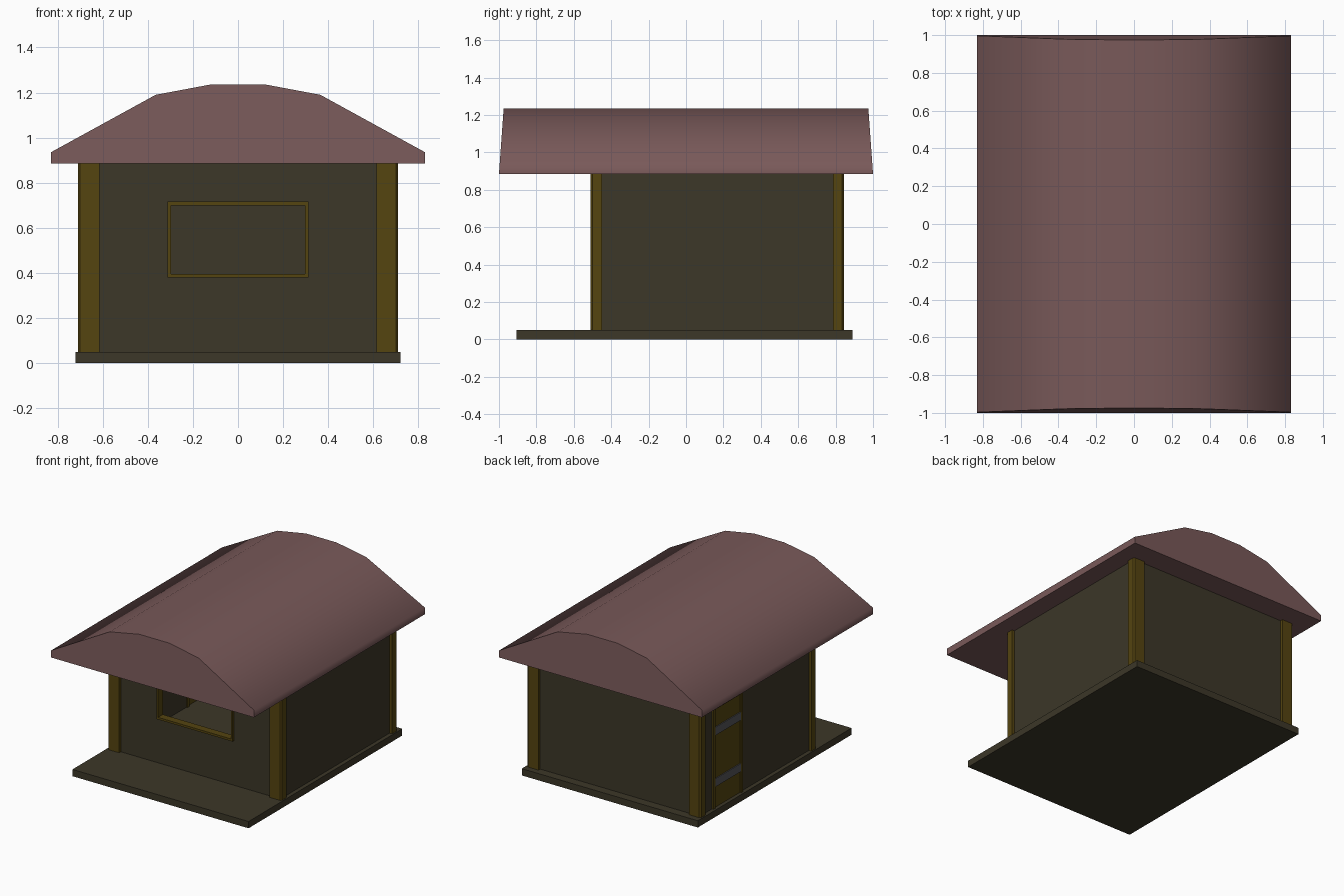
import bpy, bmesh
from math import radians

if "Cube" in bpy.data.objects:
    bpy.data.objects.remove(bpy.data.objects["Cube"])


def material(name, rgb):
    m = bpy.data.materials.new(name)
    m.diffuse_color = (*rgb, 1)
    m.use_nodes = True
    m.node_tree.nodes["Principled BSDF"].inputs["Base Color"].default_value = m.diffuse_color
    return m


ROOF = material("roof_red_brown", (0.19, 0.10, 0.10))
WALL = material("dark_plaster", (0.045, 0.038, 0.021))
WOOD = material("wood", (0.09, 0.058, 0.005))
IRON = material("iron", (0.09, 0.09, 0.10))


def finish(name, bm, mat=None):
    bmesh.ops.recalc_face_normals(bm, faces=bm.faces)
    me = bpy.data.meshes.new(name)
    bm.to_mesh(me)
    bm.free()
    ob = bpy.data.objects.new(name, me)
    bpy.context.collection.objects.link(ob)
    if mat:
        me.materials.append(mat)
    return ob


def add_box(bm, x, y, z):
    verts = bmesh.ops.create_cube(bm, size=1)["verts"]
    for v in verts:
        v.co = [(lo + hi) / 2 + c * (hi - lo) for c, (lo, hi) in zip(v.co, (x, y, z))]


def boxes(name, mat, *parts):
    bm = bmesh.new()
    for p in parts:
        add_box(bm, *p)
    return finish(name, bm, mat)


def extrude_outline(name, mat, outline, to_start, to_end):
    bm = bmesh.new()
    a = [bm.verts.new(to_start(p, q)) for p, q in outline]
    b = [bm.verts.new(to_end(p, q)) for p, q in outline]
    bm.faces.new(a)
    bm.faces.new(b[::-1])
    n = len(a)
    for i in range(n):
        j = (i + 1) % n
        bm.faces.new((a[i], b[i], b[j], a[j]))
    return finish(name, bm, mat)


def cut(ob, x, y, z):
    cutter = boxes("cutter", None, (x, y, z))
    cutter.hide_render = True
    mod = ob.modifiers.new("cut", "BOOLEAN")
    mod.operation, mod.solver, mod.object = "DIFFERENCE", "EXACT", cutter
    bpy.context.view_layer.objects.active = ob
    bpy.ops.object.modifier_apply(modifier=mod.name)
    bpy.data.objects.remove(cutter)


FLOOR, EAVE = 0.05, 0.885

# Floor slab with front porch
boxes("floor_slab", WALL, ((-0.72, 0.72), (-0.905, 0.89), (0, FLOOR)))

# Hollow walls with window and door openings
walls = boxes("walls", WALL, ((-0.69, 0.69), (-0.49, 0.825), (FLOOR, EAVE)))
cut(walls, (-0.66, 0.66), (-0.46, 0.795), (0, 1))
cut(walls, (-0.305, 0.305), (-0.6, -0.4), (0.388, 0.708))
cut(walls, (-0.8, -0.6), (0.35, 0.67), (0, 0.79))

# Corner posts with a chamfered outer corner
for sx, side in ((-1, "left"), (1, "right")):
    for sy, outer, end in ((-1, 0.51, "front"), (1, 0.845, "back")):
        c = 0.01
        inner = outer - 0.06
        outline = [(sx * 0.615, sy * inner), (sx * 0.71, sy * inner),
                   (sx * 0.71, sy * (outer - c)), (sx * (0.71 - c), sy * outer),
                   (sx * 0.615, sy * outer)]
        extrude_outline(f"{end}_{side}_post", WOOD, outline,
                        lambda p, q: (p, q, FLOOR), lambda p, q: (p, q, EAVE))

# Open window frame
fy = (-0.508, -0.452)
boxes("window_frame", WOOD,
      ((-0.312, 0.312), fy, (0.38, 0.396)), ((-0.312, 0.312), fy, (0.70, 0.716)),
      ((-0.312, -0.298), fy, (0.396, 0.70)), ((0.298, 0.312), fy, (0.396, 0.70)))

# Door with frame and iron straps on the left wall
fx = (-0.703, -0.65)
boxes("door_frame", WOOD,
      (fx, (0.34, 0.36), (FLOOR, 0.80)), (fx, (0.66, 0.68), (FLOOR, 0.80)),
      (fx, (0.36, 0.66), (0.78, 0.80)))
boxes("door", WOOD, ((-0.693, -0.665), (0.36, 0.66), (FLOOR, 0.78)))
boxes("door_straps", IRON,
      *[((-0.70, -0.69), (0.36, 0.66), (z, z + 0.06)) for z in (0.205, 0.585)])

# Faceted arched roof with ends leaning slightly inward
half = [(0.83, EAVE), (0.83, 0.935), (0.365, 1.19), (0.125, 1.235)]
profile = half + [(-x, z) for x, z in reversed(half)]


def end_y(z):
    return 1 - 0.025 * (z - EAVE) / 0.35


roof = extrude_outline("roof", ROOF, profile,
                       lambda x, z: (x, -end_y(z), z), lambda x, z: (x, end_y(z), z))
bpy.ops.object.select_all(action="DESELECT")
roof.select_set(True)
bpy.context.view_layer.objects.active = roof
bpy.ops.object.shade_smooth_by_angle(angle=radians(65))
